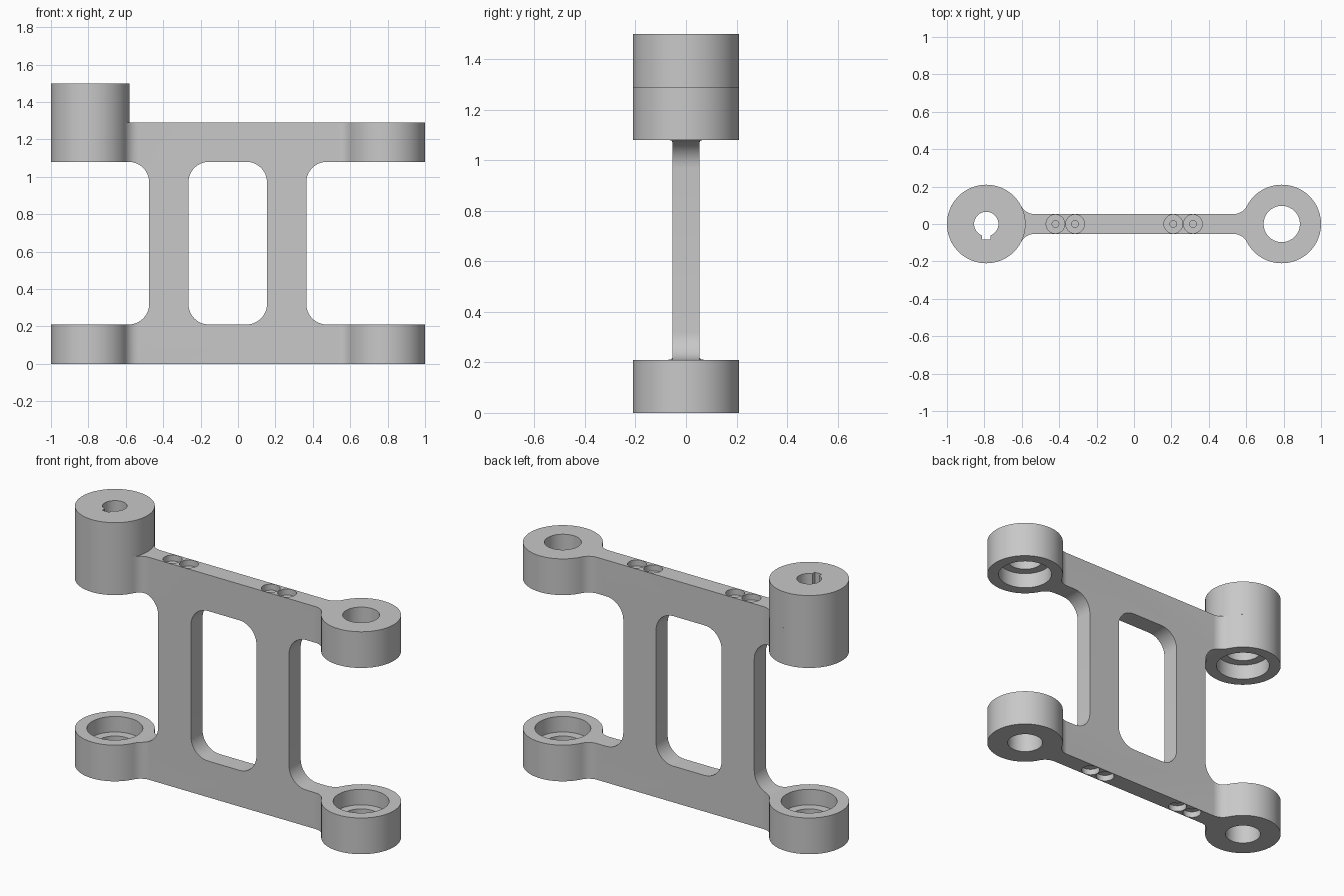
import bpy, bmesh
from math import atan2, cos, sin, pi, sqrt, radians
from mathutils import Vector

cube = bpy.data.objects.get("Cube")
if cube:
    bpy.data.objects.remove(cube, do_unlink=True)

RING_X, RING_R = 0.79, 0.21      # eye centres and outer radius
HALF_T = 0.053                   # half thickness of the web
BAR_H, TOP = 0.21, 1.29          # bar height, frame height
POST_TOP = 1.5
SEAT_R, SEAT_D, BORE_R = 0.147, 0.09, 0.097

grey = bpy.data.materials.new("light grey")
grey.use_nodes = True
color = (0.58, 0.58, 0.58, 1)
grey.diffuse_color = color
grey.node_tree.nodes["Principled BSDF"].inputs["Base Color"].default_value = color


def arc(cx, cy, r, a0, a1, n):
    return [(cx + r * cos(a0 + (a1 - a0) * i / n),
             cy + r * sin(a0 + (a1 - a0) * i / n)) for i in range(n + 1)]


def prism(bm, points, offset):
    """Extrude a closed outline along an offset."""
    face = bm.faces.new([bm.verts.new(p) for p in points])
    made = bmesh.ops.extrude_face_region(bm, geom=[face])
    verts = [v for v in made["geom"] if isinstance(v, bmesh.types.BMVert)]
    bmesh.ops.translate(bm, verts=verts, vec=offset)


def turned(bm, x, profile, n=64):
    """Closed stepped solid of revolution about a vertical axis at x."""
    loops = [[bm.verts.new((x + px, py, z)) for px, py in arc(0, 0, r, 0, 2 * pi, n)[:-1]]
             for r, z in profile]
    for a, b in zip(loops, loops[1:]):
        for i in range(n):
            j = (i + 1) % n
            bm.faces.new((a[i], a[j], b[j], b[i]))
    bm.faces.new(loops[0])
    bm.faces.new(loops[-1])


def finish(bm, name):
    bmesh.ops.recalc_face_normals(bm, faces=bm.faces[:])
    mesh = bpy.data.meshes.new(name)
    bm.to_mesh(mesh)
    bm.free()
    mesh.materials.append(grey)
    ob = bpy.data.objects.new(name, mesh)
    bpy.context.scene.collection.objects.link(ob)
    return ob


def cut(target, cutter):
    """Subtract a cutter, apply, and discard it."""
    mod = target.modifiers.new("cut", "BOOLEAN")
    mod.operation, mod.solver, mod.object = "DIFFERENCE", "EXACT", cutter
    bpy.ops.object.select_all(action="DESELECT")
    bpy.context.view_layer.objects.active = target
    target.select_set(True)
    bpy.ops.object.modifier_apply(modifier=mod.name)
    bpy.data.objects.remove(cutter, do_unlink=True)


def smooth(ob):
    bpy.ops.object.select_all(action="DESELECT")
    bpy.context.view_layer.objects.active = ob
    ob.select_set(True)
    bpy.ops.object.shade_smooth_by_angle(angle=radians(30))


# Plan outline: two round eyes blended into a thin web
blend = 0.08
fy = HALF_T + blend
fx = RING_X - sqrt((RING_R + blend) ** 2 - fy ** 2)
tang = atan2(fy, RING_X - fx)
half = arc(RING_X, 0, RING_R, -(pi - tang), pi - tang, 64)
half += arc(fx, fy, blend, -tang, -pi / 2, 10)
lower = [(x, -y) for x, y in reversed(half[65:])]
right_end = lower + half
left_end = [(-x, -y) for x, y in right_end]
bm = bmesh.new()
prism(bm, [(x, y, 0) for x, y in right_end + left_end], Vector((0, 0, TOP)))
frame = finish(bm, "frame")

# Rounded window between the legs and open gaps between the eyes
bm = bmesh.new()
r = 0.11
z0, z1 = BAR_H, TOP - BAR_H
for x0, x1 in ((-1.4, -0.475), (-0.265, 0.155), (0.365, 1.4)):
    outline = []
    for i, (cx, cz) in enumerate(((x1 - r, z1 - r), (x0 + r, z1 - r),
                                  (x0 + r, z0 + r), (x1 - r, z0 + r))):
        outline += arc(cx, cz, r, i * pi / 2, (i + 1) * pi / 2, 12)
    prism(bm, [(x, -0.4, z) for x, z in outline], Vector((0, 0.8, 0)))
cut(frame, finish(bm, "window_cutter"))

# Stepped bearing bores and counterbored screw holes, mirrored top to bottom
bm = bmesh.new()
for flip in (False, True):
    def level(z):
        return TOP - z if flip else z
    for x in (-RING_X, RING_X):
        floor = BAR_H - SEAT_D
        turned(bm, x, [(BORE_R, level(-0.05)), (BORE_R, level(floor)),
                       (SEAT_R, level(floor)), (SEAT_R, level(BAR_H + 0.05))])
    for x in (-0.42, -0.315, 0.21, 0.315):
        turned(bm, x, [(0.05, level(-0.05)), (0.05, level(0.035)),
                       (0.018, level(0.035)), (0.018, level(0.3))], 32)
cut(frame, finish(bm, "bore_cutter"))
smooth(frame)

# Raised post with a keyed shaft hole
bm = bmesh.new()
turned(bm, -RING_X, [(RING_R, TOP), (RING_R, POST_TOP)], 96)
post = finish(bm, "keyed_post")
key, shaft = 0.022, 0.065
a = -pi / 2 + atan2(key, sqrt(shaft ** 2 - key ** 2))
hole = arc(0, 0, shaft, a, 3 * pi / 2 - (a + pi / 2), 48)
hole += [(-key, -0.083), (key, -0.083)]
bm = bmesh.new()
prism(bm, [(x - RING_X, y, TOP - 0.1) for x, y in hole], Vector((0, 0, 0.5)))
cut(post, finish(bm, "keyway_cutter"))
smooth(post)
